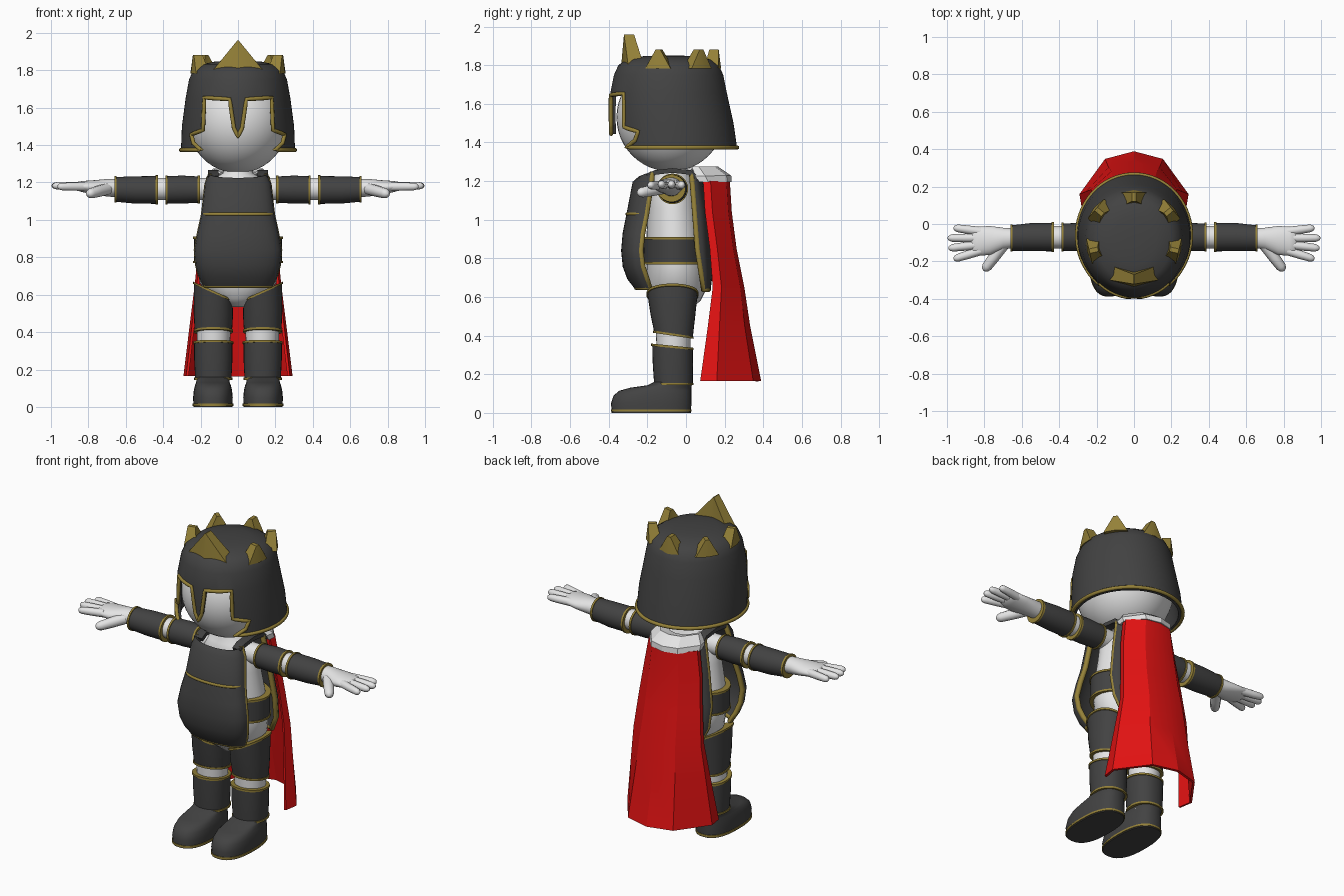
import bpy, bmesh
from math import sin, cos, pi, radians, copysign, sqrt, atan2
from mathutils import Vector

if "Cube" in bpy.data.objects:
    bpy.data.objects.remove(bpy.data.objects["Cube"])

def material(name, rgb):
    m = bpy.data.materials.new(name)
    m.use_nodes = True
    m.diffuse_color = (*rgb, 1)
    m.node_tree.nodes["Principled BSDF"].inputs["Base Color"].default_value = (*rgb, 1)
    return m

DARK = material("dark_steel", (0.055, 0.055, 0.055))
GOLD = material("gold_trim", (0.30, 0.22, 0.04))
WHITE = material("white_body", (0.78, 0.78, 0.78))
RED = material("red_cloth", (0.75, 0.006, 0.006))
SIDES = (("left_", 1), ("right_", -1))

def bake(ob, angle=40):
    """Apply curves and modifiers, then shade."""
    bpy.ops.object.select_all(action='DESELECT')
    ob.select_set(True)
    bpy.context.view_layer.objects.active = ob
    bpy.ops.object.convert(target='MESH')
    if angle:
        bpy.ops.object.shade_smooth_by_angle(angle=radians(angle))

def mesh(name, verts, faces, mat, s=1, angle=40, thick=0, offset=0):
    bm = bmesh.new()
    vs = [bm.verts.new((v[0] * s, v[1], v[2])) for v in verts]
    for f in faces:
        bm.faces.new([vs[i] for i in f])
    bmesh.ops.recalc_face_normals(bm, faces=bm.faces)
    me = bpy.data.meshes.new(name)
    bm.to_mesh(me)
    bm.free()
    me.materials.append(mat)
    ob = bpy.data.objects.new(name, me)
    bpy.context.collection.objects.link(ob)
    if thick:
        mod = ob.modifiers.new("thickness", 'SOLIDIFY')
        mod.thickness, mod.offset = thick, offset
    bake(ob, angle)
    return ob

def loft(name, rings, mat, axis='z', s=1, n=32, p=1, caps=True, **kw):
    """Rings: position, two radii, two centres, two slopes."""
    verts, faces = [], []
    for ring in rings:
        t, ra, rb, ca, cb, sa, sb = (tuple(ring) + (0,) * 4)[:7]
        for i in range(n):
            c, q = cos(2 * pi * i / n), sin(2 * pi * i / n)
            a = ra * copysign(abs(c) ** p, c)
            b = rb * copysign(abs(q) ** p, q)
            h = t + sa * a + sb * b
            verts.append((ca + a, cb + b, h) if axis == 'z' else (h, ca + a, cb + b))
    for k in range(len(rings) - 1):
        for i in range(n):
            j = (i + 1) % n
            faces.append((k * n + i, k * n + j, k * n + n + j, k * n + n + i))
    last = (len(rings) - 1) * n
    if caps:
        faces.append(range(n))
    faces.append(range(last, last + n))
    return mesh(name, verts, faces, mat, s, **kw)

def armour(name, rings, axis='z', s=1, p=1):
    """Dark sleeve with a gold band at both ends."""
    loft(name, rings, DARK, axis, s, p=p)
    for label, r in (("_start_rim", rings[0]), ("_end_rim", rings[-1])):
        band = [(r[0] + d, r[1] + 0.005, r[2] + 0.005, *r[3:]) for d in (-0.006, 0.006)]
        loft(name + label, band, GOLD, axis, s, p=p)

def grid(name, rows, mat, thick, angle=40, s=1):
    w = len(rows[0])
    faces = [(k * w + i, k * w + i + 1, k * w + w + i + 1, k * w + w + i)
             for k in range(len(rows) - 1) for i in range(w - 1)]
    return mesh(name, [v for r in rows for v in r], faces, mat, s, angle, thick)

def tube(name, pts, radius, mat, radii=None, cyclic=False, s=1):
    cu = bpy.data.curves.new(name, 'CURVE')
    cu.dimensions = '3D'
    cu.bevel_depth, cu.bevel_resolution, cu.use_fill_caps = radius, 3, True
    sp = cu.splines.new('POLY')
    sp.points.add(len(pts) - 1)
    for i, pt in enumerate(pts):
        sp.points[i].co = (pt[0] * s, pt[1], pt[2], 1)
        sp.points[i].radius = radii[i] if radii else 1
    sp.use_cyclic_u = cyclic
    cu.materials.append(mat)
    ob = bpy.data.objects.new(name, cu)
    bpy.context.collection.objects.link(ob)
    bake(ob, 60)

# Head, neck and torso
bpy.ops.mesh.primitive_uv_sphere_add(segments=40, ring_count=24, location=(0, -0.08, 1.53))
head = bpy.context.object
head.name, head.scale = "head", (0.27, 0.28, 0.28)
head.data.materials.append(WHITE)
bake(head, 60)
loft("torso", [(0.535, 0.05, 0.07, 0, -0.05), (0.58, 0.13, 0.125, 0, -0.05),
               (0.66, 0.205, 0.16, 0, -0.045), (0.78, 0.222, 0.155, 0, -0.05),
               (0.92, 0.205, 0.145, 0, -0.06), (1.06, 0.18, 0.13, 0, -0.065),
               (1.17, 0.165, 0.115, 0, -0.07), (1.22, 0.13, 0.1, 0, -0.07),
               (1.25, 0.08, 0.08, 0, -0.07), (1.32, 0.07, 0.07, 0, -0.07)], WHITE, angle=60)
armour("waist_band", [(z, 0.236, 0.162, 0, -0.058) for z in (0.775, 0.84, 0.905)])

# Helmet shell: height, two radii, y centre
SHELL = [(1.37, 0.305, 0.325, -0.06), (1.5, 0.3, 0.318, -0.072), (1.65, 0.28, 0.303, -0.09),
         (1.75, 0.262, 0.283, -0.09), (1.8, 0.24, 0.26, -0.09), (1.83, 0.2, 0.22, -0.09),
         (1.847, 0.12, 0.13, -0.09), (1.851, 0.04, 0.04, -0.09)]

def shell_at(z):
    for a, b in zip(SHELL, SHELL[1:]):
        if z <= b[0]:
            f = (z - a[0]) / (b[0] - a[0])
            return [a[i] + (b[i] - a[i]) * f for i in (1, 2, 3)]

helmet = loft("helmet", [(z, rx, ry, 0, cy) for z, rx, ry, cy in SHELL], DARK,
              n=64, caps=False, thick=0.025, offset=-1)

# Face opening with nose guard
half = [(0, 1.445), (0.022, 1.49), (0.045, 1.645), (0.18, 1.653), (0.187, 1.48),
        (0.25, 1.457), (0.238, 1.41), (0.195, 1.37)]
left_cut = half + [(0.195, 1.3)]
outline = left_cut + [(-x, z) for x, z in reversed(left_cut[1:])]
n = len(outline)
cutter = mesh("face_cutter", [(x, y, z) for y in (-0.6, -0.15) for x, z in outline],
              [range(n), range(n, 2 * n)] +
              [(i, (i + 1) % n, (i + 1) % n + n, i + n) for i in range(n)], DARK, angle=0)
cutter.hide_render = True
cut = helmet.modifiers.new("face_opening", 'BOOLEAN')
cut.object, cut.operation, cut.solver = cutter, 'DIFFERENCE', 'EXACT'
bake(helmet, 35)
bpy.data.objects.remove(cutter)

# Gold trim around the opening and the helmet brim
path = []
for (x0, z0), (x1, z1) in zip(half, half[1:]):
    for k in range(5):
        x, z = x0 + (x1 - x0) * k / 5, z0 + (z1 - z0) * k / 5
        rx, ry, cy = shell_at(z)
        path.append((x, cy - ry * sqrt(1 - (x / rx) ** 2), z))
z, rx, ry, cy = SHELL[0]
start = atan2(-sqrt(1 - (0.195 / rx) ** 2), 0.195 / rx)
brim = [(rx * cos(a), cy + ry * sin(a), z + 0.004)
        for a in [start + (pi / 2 - start) * k / 24 for k in range(25)]]
path += brim
tube("helmet_trim", path + [(-x, y, z) for x, y, z in reversed(path[1:-1])], 0.011, GOLD, cyclic=True)

# Crown points
def spike(name, x, y, w, h, d, z0, bend=0, tip=0.012):
    out = Vector((x, y + 0.09, 0)).normalized()
    side = Vector((-out.y, out.x, 0))
    prof = [(-w, 0, -bend), (0, 0, 0), (w, 0, -bend), (tip, h, 0), (-tip, h, 0)]
    vs = [Vector((x, y, z0 + b)) + side * a + out * (k + e * (1 - 0.35 * b / h))
          for e in (d, -d) for a, b, k in prof]
    faces = [(0, 1, 4), (1, 3, 4), (1, 2, 3), (5, 6, 9), (6, 8, 9), (6, 7, 8)]
    faces += [(i, (i + 1) % 5, (i + 1) % 5 + 5, i + 5) for i in range(5)]
    mesh(name, vs, faces, GOLD, angle=30)

spike("front_crown_point", 0, -0.295, 0.13, 0.155, 0.04, 1.805, bend=0.035, tip=0.003)
spike("back_crown_point", 0, 0.145, 0.068, 0.1, 0.037, 1.782, bend=0.015)
for label, s in SIDES:
    spike(label + "side_crown_point", 0.215 * s, -0.14, 0.068, 0.1, 0.037, 1.782, bend=0.012)
    spike(label + "rear_crown_point", 0.185 * s, 0.065, 0.068, 0.1, 0.037, 1.782, bend=0.012)

# Breastplate and backplate: height, half width, middle y, edge y, middle dip
def plate(name, rows, trim_line=None):
    pts = []
    for z, hw, ym, ye, *dip in rows:
        row = []
        for i in range(-8, 9):
            a = i / 8 * pi / 2
            q = cos(a) ** 0.75 if abs(i) < 8 else 0
            row.append((hw * sin(a), ye + (ym - ye) * q, z + sum(dip) * q))
        pts.append(row)
    grid(name, pts, DARK, 0.026, 50)
    edge = [r[-1] for r in pts] + pts[-1][-2:0:-1] + [r[0] for r in reversed(pts)]
    tube(name + "_trim", edge, 0.015, GOLD)
    if trim_line is not None:
        tube(name + "_band", [(x, y - 0.01, z) for x, y, z in pts[trim_line]], 0.009, GOLD)

plate("breastplate", [(1.245, 0.145, -0.235, -0.175, -0.03), (1.19, 0.165, -0.265, -0.18),
                      (1.03, 0.183, -0.295, -0.205), (0.93, 0.205, -0.315, -0.225),
                      (0.84, 0.222, -0.323, -0.235), (0.76, 0.215, -0.315, -0.225),
                      (0.7, 0.198, -0.293, -0.205), (0.65, 0.172, -0.255, -0.185)], 2)
plate("backplate", [(1.24, 0.145, 0.07, 0.03, -0.02), (1.05, 0.18, 0.105, 0.045),
                    (0.85, 0.21, 0.12, 0.06), (0.72, 0.205, 0.125, 0.08),
                    (0.64, 0.17, 0.115, 0.09)])

# Cape and collar: height, half width, edge y, back y
def drape(rows):
    u = [(0.95, 0), (1, 0.27), (0.53, 0.87), (0, 1)]
    u += [(-a, b) for a, b in reversed(u[:-1])]
    return [[(hw * a, ye + (yb - ye) * b, z) for a, b in u] for z, hw, ye, yb in rows]

grid("cape", drape([(1.2, 0.16, 0.09, 0.22), (1.04, 0.185, 0.1, 0.23), (0.85, 0.205, 0.125, 0.255),
                    (0.65, 0.225, 0.14, 0.295), (0.45, 0.25, 0.115, 0.325),
                    (0.165, 0.285, 0.075, 0.382)]), RED, 0.014, 25)
grid("cape_collar", drape([(1.195, 0.165, 0.07, 0.228), (1.225, 0.165, 0.05, 0.228),
                           (1.268, 0.13, 0.03, 0.165), (1.25, 0.1, 0.0, 0.1)]), WHITE, 0.014, 25)

for label, s in SIDES:
    # Shoulder strap
    grid(label + "shoulder_strap", [[(x, y, z) for x in (0.105, 0.16)] for y, z in
         ((-0.2, 1.225), (-0.16, 1.245), (-0.07, 1.255), (0.02, 1.245), (0.06, 1.21))],
         DARK, 0.024, s=s)

    # Arm, armour sleeves and hand
    loft(label + "arm", [(x, 0.06, 0.06, -0.07, 1.165) for x in (0.1, 0.64)], WHITE, 'x', s)
    armour(label + "upper_arm_guard", [(0.21, 0.07, 0.07, -0.07, 1.162),
           (0.3, 0.075, 0.075, -0.07, 1.162), (0.382, 0.073, 0.073, -0.07, 1.16)], 'x', s)
    armour(label + "forearm_guard", [(0.435, 0.076, 0.074, -0.07, 1.16),
           (0.55, 0.075, 0.073, -0.07, 1.16), (0.655, 0.068, 0.066, -0.075, 1.163)], 'x', s)
    loft(label + "palm", [(0.63, 0.05, 0.05, -0.075, 1.17), (0.7, 0.058, 0.047, -0.078, 1.172),
         (0.77, 0.077, 0.038, -0.088, 1.174), (0.83, 0.078, 0.03, -0.092, 1.178),
         (0.86, 0.068, 0.023, -0.093, 1.18), (0.872, 0.04, 0.012, -0.093, 1.18)],
         WHITE, 'x', s, angle=60)
    digits = {"little_finger": ((0.82, -0.04, 1.178), (0.965, -0.02, 1.18)),
              "ring_finger": ((0.82, -0.075, 1.18), (0.997, -0.075, 1.183)),
              "middle_finger": ((0.82, -0.11, 1.18), (0.993, -0.13, 1.183)),
              "index_finger": ((0.82, -0.143, 1.178), (0.965, -0.188, 1.178)),
              "thumb": ((0.69, -0.1, 1.168), (0.803, -0.25, 1.137))}
    for digit, (a, b) in digits.items():
        a, b = Vector(a), Vector(b)
        tube(label + digit, [a.lerp(b, f) for f in (0, 0.5, 0.85, 0.94, 0.98, 1)],
             0.032 if digit == "thumb" else 0.024, WHITE, (1, 0.95, 0.85, 0.65, 0.4, 0.1), s=s)

    # Leg, thigh guard and shin guard
    loft(label + "leg", [(0.12, 0.08, 0.08, 0.13, -0.065), (0.4, 0.09, 0.09, 0.13, -0.065),
         (0.6, 0.09, 0.105, 0.125, -0.06)], WHITE, s=s)
    armour(label + "thigh_guard", [(0.405, 0.1, 0.1, 0.132, -0.065, 0, -0.15),
           (0.5, 0.105, 0.115, 0.132, -0.068, 0.15, -0.05),
           (0.615, 0.103, 0.13, 0.132, -0.07, 0.45, 0)], s=s, p=0.92)
    armour(label + "shin_guard", [(0.15, 0.097, 0.1, 0.132, -0.065),
           (0.25, 0.102, 0.104, 0.132, -0.068),
           (0.342, 0.102, 0.105, 0.132, -0.07, 0, -0.1)], s=s, p=0.92)

    # Boot: height, toe y, heel y, half width
    boot = [(z, hw, (heel - toe) / 2, 0.134, (heel + toe) / 2) for z, toe, heel, hw in
            ((0, -0.385, 0.025, 0.104), (0.05, -0.388, 0.028, 0.106), (0.09, -0.375, 0.028, 0.102),
             (0.115, -0.345, 0.028, 0.096), (0.13, -0.29, 0.028, 0.09), (0.143, -0.2, 0.03, 0.088),
             (0.165, -0.155, 0.03, 0.088))]
    loft(label + "boot", boot, DARK, s=s, p=0.8, angle=50)
    loft(label + "sole_trim", [(z, boot[0][1] + 0.005, boot[0][2] + 0.004, *boot[0][3:])
         for z in (0.006, 0.018)], GOLD, s=s, p=0.8)
